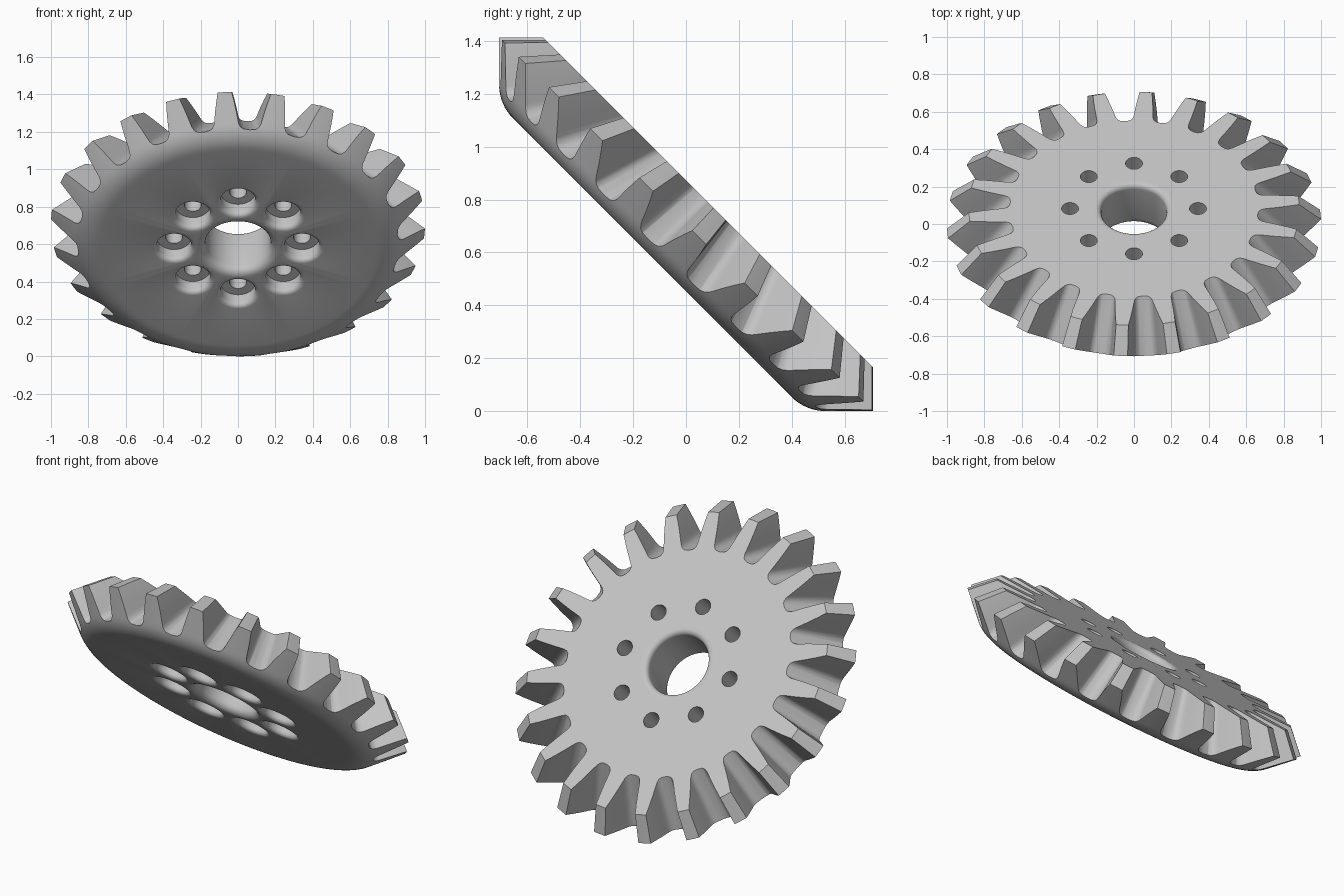
import bpy, bmesh, math
from mathutils import Matrix

cube = bpy.data.objects.get("Cube")
if cube:
    bpy.data.objects.remove(cube, do_unlink=True)

TEETH = 22
PITCH = 2 * math.pi / TEETH
TOP, BOTTOM = 0.117, -0.18      # faces of the wheel along its axle

steel = bpy.data.materials.new("steel grey")
steel.use_nodes = True
steel.diffuse_color = (0.55, 0.55, 0.55, 1)
steel.node_tree.nodes["Principled BSDF"].inputs["Base Color"].default_value = (0.55, 0.55, 0.55, 1)


def arc(cr, cz, rad, start, end, n):
    """Points of an arc in the (radius, height) plane, angles in degrees."""
    angles = [math.radians(start + (end - start) * i / n) for i in range(n + 1)]
    return [(cr + rad * math.cos(a), cz + rad * math.sin(a)) for a in angles]


def lathe(bm, profile, segments, matrix=Matrix()):
    """Revolve a closed (radius, height) profile about z."""
    rings = []
    for i in range(segments):
        a = 2 * math.pi * i / segments
        rings.append([bm.verts.new(matrix @ Matrix.Rotation(a, 4, "Z") @ Matrix.Translation((r, 0, z)).translation)
                      for r, z in profile])
    bridge(bm, rings, True)
    return rings


def bridge(bm, rings, closed):
    n = len(rings[0])
    for i in range(len(rings) if closed else len(rings) - 1):
        a, b = rings[i], rings[(i + 1) % len(rings)]
        for j in range(n):
            k = (j + 1) % n
            bm.faces.new((a[j], b[j], b[k], a[k]))


def make_object(name, bm):
    bmesh.ops.remove_doubles(bm, verts=bm.verts, dist=1e-5)
    bmesh.ops.dissolve_degenerate(bm, edges=bm.edges, dist=1e-6)
    bmesh.ops.recalc_face_normals(bm, faces=bm.faces)
    mesh = bpy.data.meshes.new(name)
    bm.to_mesh(mesh)
    bm.free()
    obj = bpy.data.objects.new(name, mesh)
    bpy.context.collection.objects.link(obj)
    mesh.materials.append(steel)
    return obj


# Wheel blank: rounded bore, flat front, rounded back rim, cone-shaped tooth tips
bm = bmesh.new()
blank = arc(0.22, BOTTOM + 0.045, 0.045, 180, 270, 6) + [(0.235, BOTTOM), (0.73, BOTTOM)]
blank += arc(0.745, 0.001, 0.181, -90, -45, 8)
blank += [(0.885, -0.115), (1, 0), (1 - TOP, TOP), (0.22, TOP)]
blank += arc(0.205, TOP - 0.03, 0.03, 90, 180, 5)
lathe(bm, blank, TEETH * 8)
gear = make_object("bevel_gear", bm)

# Tooth gaps: one rounded section, scaled from the apex of the cone
half = [(0.14, 1.1), (0.107, 1.0), (0.088, 0.932), (0.072, 0.868), (0.059, 0.81),
        (0.053, 0.785), (0.043, 0.765), (0.028, 0.754)]
section = half + [(0, 0.75)] + [(-t, r) for t, r in reversed(half)]
bm = bmesh.new()
for k in range(TEETH):
    turn = Matrix.Rotation(-math.pi / 2 + PITCH * (k + 0.25), 4, "Z")
    ends = [[bm.verts.new(turn @ Matrix.Translation((r * s, t * s, 1 - s)).translation)
             for t, r in section] for s in (0.75, 1.25)]
    bridge(bm, ends, False)
    for ring in ends:
        bm.faces.new(ring)
gaps = make_object("tooth_gap_cutter", bm)

# Bolt holes: wide rounded pocket in front, narrow hole at the back
bm = bmesh.new()
pocket = [(0, -0.3), (0.118, -0.3)] + arc(0.118, BOTTOM + 0.025, 0.025, 270, 180, 5)
pocket += [(0.093, -0.1), (0.045, -0.1), (0.045, 0.3), (0, 0.3)]
for k in range(8):
    place = Matrix.Rotation(math.pi / 4 * k, 4, "Z") @ Matrix.Translation((0.342, 0, 0))
    lathe(bm, pocket, 32, place)
holes = make_object("bolt_hole_cutter", bm)

# Cut the blank and drop the cutters
bpy.context.view_layer.objects.active = gear
gear.select_set(True)
for cutter in (gaps, holes):
    cutter.hide_render = True
    mod = gear.modifiers.new("cut", "BOOLEAN")
    mod.operation = "DIFFERENCE"
    mod.solver = "EXACT"
    mod.object = cutter
    bpy.ops.object.modifier_apply(modifier=mod.name)
    bpy.data.objects.remove(cutter, do_unlink=True)

bpy.ops.object.shade_smooth_by_angle(angle=math.radians(30))

# Lean the wheel back
gear.rotation_euler.x = -math.pi / 4
gear.location.z = math.sqrt(0.5)
